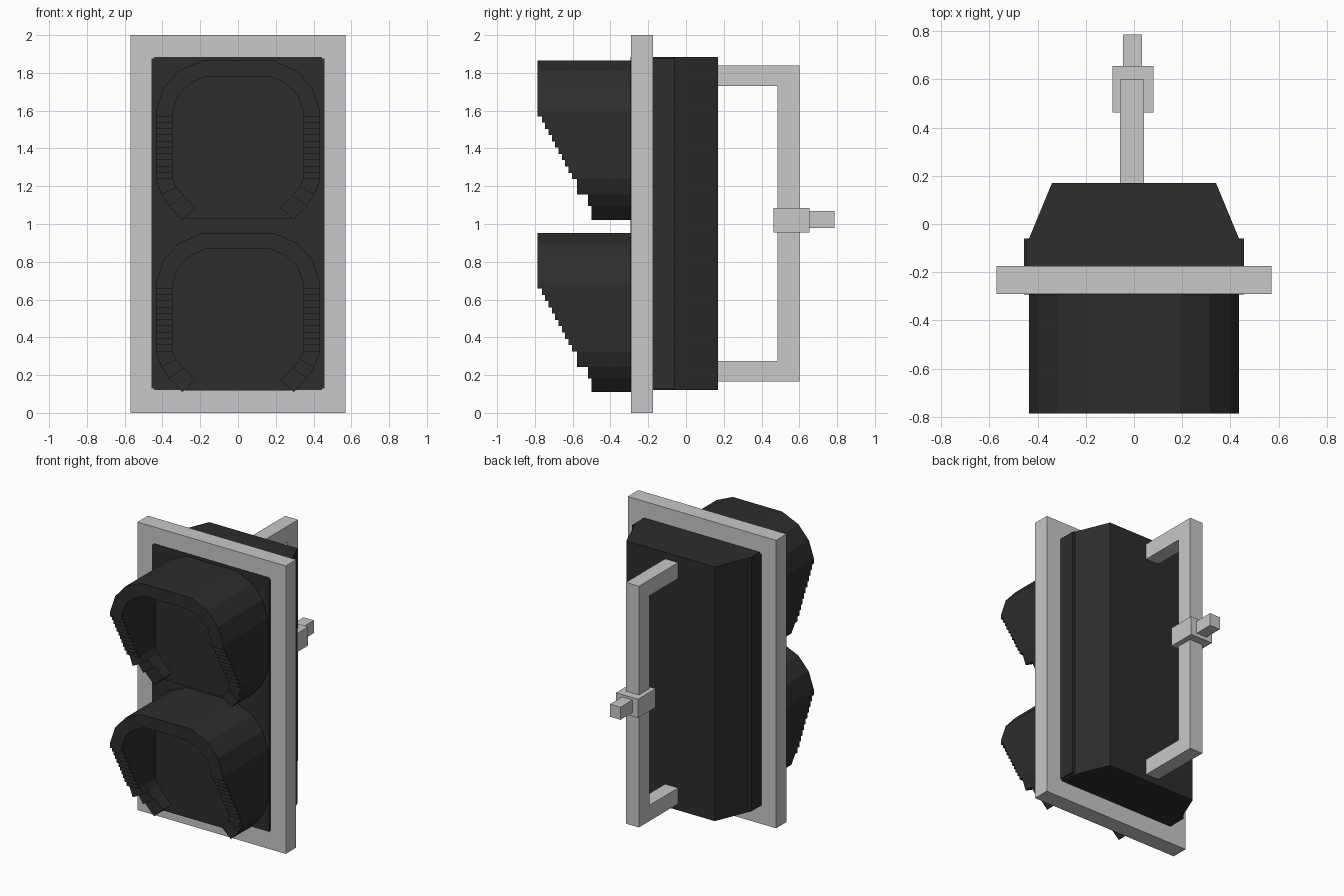
import bpy, bmesh

if "Cube" in bpy.data.objects:
    bpy.data.objects.remove(bpy.data.objects["Cube"])


def material(name, value):
    m = bpy.data.materials.new(name)
    m.diffuse_color = (value, value, value, 1)
    m.use_nodes = True
    m.node_tree.nodes["Principled BSDF"].inputs["Base Color"].default_value = m.diffuse_color
    return m


GREY = material("light grey metal", 0.58)
BLACK = material("matt black", 0.026)


def finish(name, bm, mat):
    bmesh.ops.recalc_face_normals(bm, faces=bm.faces)
    mesh = bpy.data.meshes.new(name)
    bm.to_mesh(mesh)
    bm.free()
    mesh.materials.append(mat)
    obj = bpy.data.objects.new(name, mesh)
    bpy.context.collection.objects.link(obj)
    return obj


def prism(name, mat, points, axis, low, high):
    """Extrude a 2D outline along x, y or z between low and high."""
    def place(p, d):
        return {"x": (d, p[0], p[1]), "y": (p[0], d, p[1]), "z": (p[0], p[1], d)}[axis]
    bm = bmesh.new()
    a = [bm.verts.new(place(p, low)) for p in points]
    b = [bm.verts.new(place(p, high)) for p in points]
    bm.faces.new(a)
    bm.faces.new(b)
    n = len(points)
    for i in range(n):
        j = (i + 1) % n
        bm.faces.new((a[i], a[j], b[j], b[i]))
    return finish(name, bm, mat)


def box(name, mat, x, y, z):
    outline = [(x[0], y[0]), (x[1], y[0]), (x[1], y[1]), (x[0], y[1])]
    return prism(name, mat, outline, "z", *z)


# Backing plate
box("backing_plate", GREY, (-0.57, 0.57), (-0.29, -0.175), (0, 2))

# Housing: shallow rim plus a tapered rear shell
box("housing_rim", BLACK, (-0.457, 0.457), (-0.292, -0.06), (0.13, 1.875))
half = [(0.445, -0.293), (0.445, -0.07), (0.435, -0.06), (0.34, 0.17)]
prism("housing_shell", BLACK, half + [(-x, y) for x, y in reversed(half)],
      "z", 0.12, 1.885)

# Visor half outline: outer point, inner point, front y of the strip that follows
FRONT = -0.785
stations = [
    ((0.19, 1.865), (0.17, 1.78), FRONT),
    ((0.315, 1.81), (0.25, 1.745), FRONT),
    ((0.395, 1.72), (0.315, 1.685), FRONT),
    ((0.435, 1.60), (0.347, 1.59), FRONT),
]
STEPS = 10
for i in range(STEPS):
    z = 1.57 - i * 0.0332
    stations.append(((0.435, z), (0.347, z), -0.763 + i * 0.0176))
stations += [
    ((0.435, 1.238), (0.347, 1.238), -0.578),
    ((0.405, 1.155), (0.325, 1.195), -0.52),
    ((0.365, 1.095), (0.288, 1.15), -0.50),
    ((0.295, 1.022), (0.225, 1.085), -0.50),
]


def visor(name, dz):
    """Stepped hood as one continuous strip from the left tip to the right tip."""
    pts = [((-o[0], o[1]), (-i[0], i[1])) for o, i, _ in reversed(stations)]
    pts += [(o, i) for o, i, _ in stations]
    right = [s[2] for s in stations[:-1]]
    fronts = right[::-1] + [FRONT] + right
    bm = bmesh.new()

    def quad(*cs):
        bm.faces.new([bm.verts.new((x, y, z + dz)) for (x, z), y in cs])

    back = -0.285
    for k, f in enumerate(fronts):
        (o0, i0), (o1, i1) = pts[k], pts[k + 1]
        quad((o0, f), (o1, f), (i1, f), (i0, f))
        quad((o0, f), (o0, back), (o1, back), (o1, f))
        quad((i0, f), (i1, f), (i1, back), (i0, back))
        quad((o0, back), (i0, back), (i1, back), (o1, back))
    # Risers between strips, and end caps
    edges = [back] + fronts + [back]
    for k, (o, i) in enumerate(pts):
        f0, f1 = edges[k], edges[k + 1]
        if abs(f0 - f1) > 1e-5:
            quad((o, f0), (o, f1), (i, f1), (i, f0))
    bmesh.ops.remove_doubles(bm, verts=bm.verts, dist=1e-5)
    return finish(name, bm, BLACK)


# Lens outline runs through the middle of the visor wall
lens_half = [((o[0] + i[0]) / 2, (o[1] + i[1]) / 2) for o, i, _ in stations[:4]]
lens_half += [(0.39, 1.238), (0.365, 1.175), (0.327, 1.122), (0.28, 1.03)]

for label, dz in (("upper", 0.0), ("lower", -0.912)):
    visor(label + "_visor", dz)
    outline = lens_half + [(-x, z) for x, z in reversed(lens_half)]
    prism(label + "_lens", BLACK, [(x, z + dz) for x, z in outline],
          "y", -0.41, -0.285)

# Rear bracket: C-shaped bar, clamp and stub
prism("rear_bracket", GREY,
      [(0.16, 0.165), (0.6, 0.165), (0.6, 1.84), (0.16, 1.84),
       (0.16, 1.73), (0.485, 1.73), (0.485, 0.275), (0.16, 0.275)],
      "x", -0.058, 0.042)
box("bracket_clamp", GREY, (-0.09, 0.08), (0.462, 0.655), (0.955, 1.085))
box("mounting_stub", GREY, (-0.046, 0.034), (0.65, 0.785), (0.98, 1.068))
